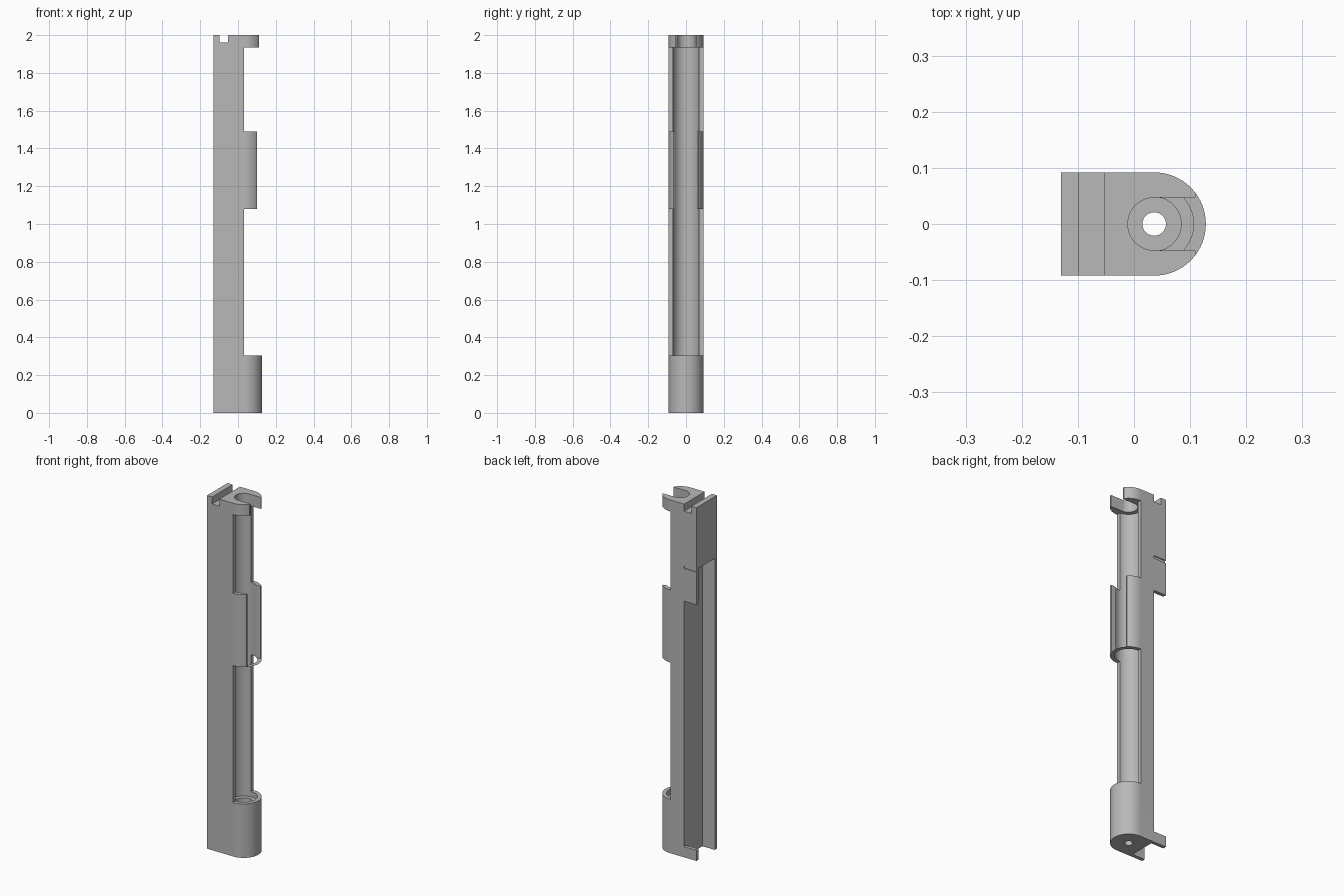
import bpy, bmesh, math

cube = bpy.data.objects.get("Cube")
if cube:
    bpy.data.objects.remove(cube, do_unlink=True)

grey = bpy.data.materials.new("plain grey")
grey.use_nodes = True
colour = (0.48, 0.48, 0.48, 1)
grey.diffuse_color = colour
grey.node_tree.nodes["Principled BSDF"].inputs["Base Color"].default_value = colour

AXIS = 0.036      # x of the bore axis
R = 0.092         # outer radius and half depth
BACK = -0.13      # flat rear side
FLOOR = -0.052    # floor of the rear channel
WALL = 0.02       # side wall thickness
FAR = 0.3


def prism(name, points, z0, z1):
    """Extrude a plan outline between two heights."""
    bm = bmesh.new()
    face = bm.faces.new([bm.verts.new((x, y, z0)) for x, y in points])
    top = bmesh.ops.extrude_face_region(bm, geom=[face])["geom"]
    bmesh.ops.translate(bm, vec=(0, 0, z1 - z0),
                        verts=[v for v in top if isinstance(v, bmesh.types.BMVert)])
    bmesh.ops.recalc_face_normals(bm, faces=bm.faces)
    mesh = bpy.data.meshes.new(name)
    bm.to_mesh(mesh)
    bm.free()
    mesh.materials.append(grey)
    obj = bpy.data.objects.new(name, mesh)
    bpy.context.collection.objects.link(obj)
    return obj


def arc(r, start, end, n):
    angles = [math.radians(start + (end - start) * i / n) for i in range(n + 1)]
    return [(AXIS + r * math.cos(a), r * math.sin(a)) for a in angles]


def rect(x0, x1, y0, y1):
    return [(x0, y0), (x1, y0), (x1, y1), (x0, y1)]


# Body: flat rear, half-round front
body = prism("holder_body", [(BACK, -R)] + arc(R, -90, 90, 48) + [(BACK, R)], 0, 2)
bpy.context.view_layer.objects.active = body
body.select_set(True)


def cut(points, z0, z1):
    cutter = prism("cutter", points, z0, z1)
    cutter.hide_render = True
    mod = body.modifiers.new("cut", "BOOLEAN")
    mod.operation = "DIFFERENCE"
    mod.solver = "EXACT"
    mod.object = cutter
    bpy.ops.object.modifier_apply(modifier=mod.name)
    bpy.data.objects.remove(cutter, do_unlink=True)


# Long bore, stepped cup and bottom hole
cut(arc(0.07, 0, 354, 59), 0.275, 1.935)
cut(arc(0.048, 0, 354, 59), 0.05, 0.4)
cut(arc(0.021, 0, 350, 35), -0.1, 0.2)

# Open front between cup, clips and top plate
for low, high in ((0.305, 1.08), (1.49, 1.935)):
    cut(rect(0.033, FAR, -FAR, FAR), low, high)

# Gap between the clips, and their blunt tips
cut(rect(0.05, FAR, -0.057, 0.057), 1.08, 1.49)
cut(rect(0.1, FAR, -FAR, FAR), 1.08, 1.49)

# U-shaped slot and blunt tips in the top plate
cut(arc(0.047, 90, 270, 30) + [(FAR, -0.047), (FAR, 0.047)], 1.9, 2.1)
cut(rect(0.11, FAR, -FAR, FAR), 1.935, 2.1)

# Groove across the top
cut(rect(-0.098, -0.053, -FAR, FAR), 1.96, 2.1)

# Rear channel, open at the bottom
cut(rect(-FAR, FLOOR, WALL - R, R - WALL), -0.1, 1.65)

# Window in one side wall, and the shallow recess above it
cut(rect(-FAR, FLOOR, 0, FAR), 0.06, 1.45)
cut(rect(-FAR, FLOOR, R - 0.005, FAR), 1.635, 1.65)

bpy.ops.object.shade_smooth_by_angle(angle=math.radians(30))
